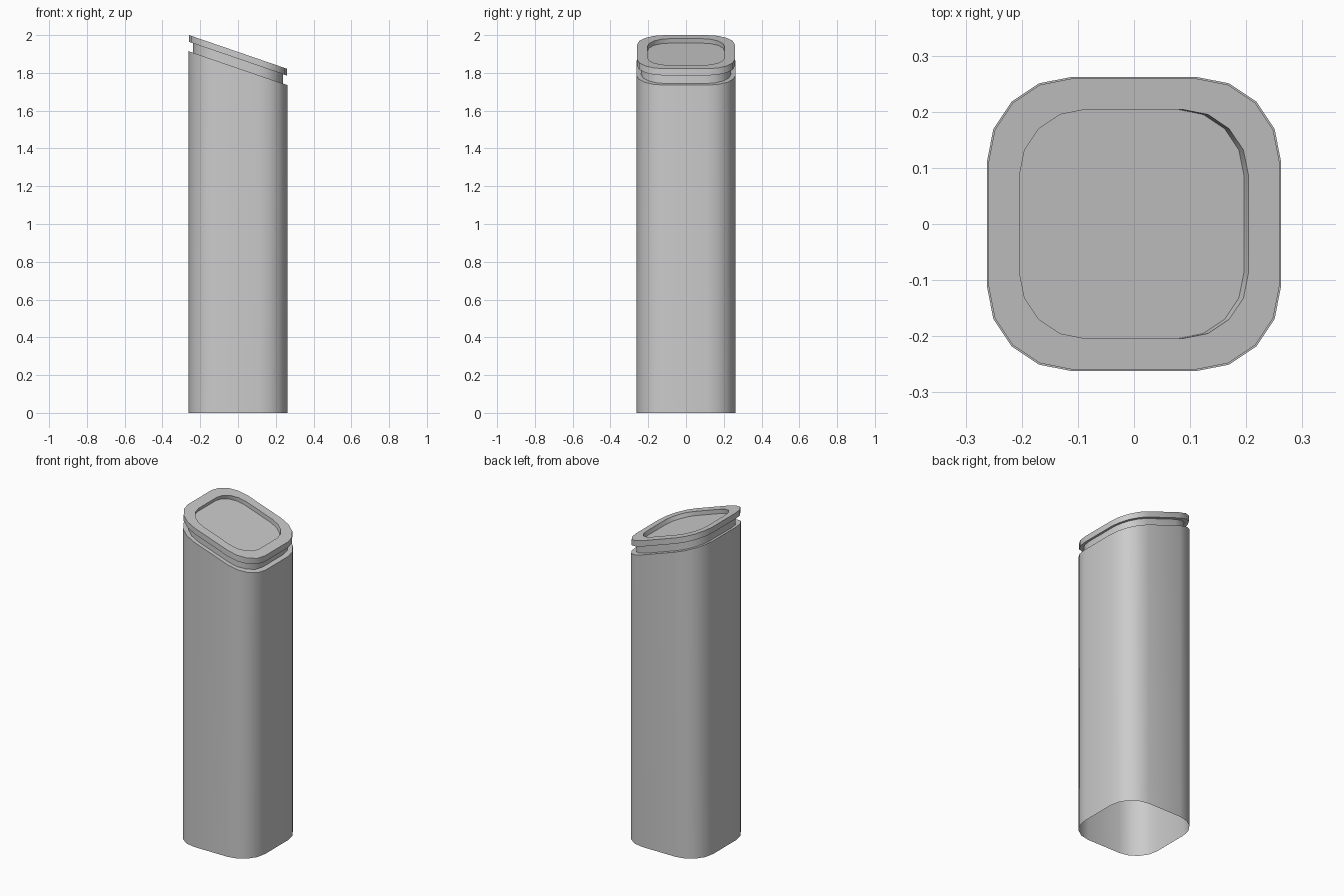
import bpy, bmesh, math

if "Cube" in bpy.data.objects:
    bpy.data.objects.remove(bpy.data.objects["Cube"])

SLOPE = -0.3435           # tilt of the top along x
NORMAL_X, NORMAL_Z = 0.325, 0.946


def outline(half, radius, steps=4):
    """Rounded square, counter-clockwise."""
    c = half - radius
    pts = []
    for q, (sx, sy) in enumerate([(1, 1), (-1, 1), (-1, -1), (1, -1)]):
        for i in range(steps + 1):
            a = math.pi / 2 * (q + i / steps)
            pts.append((sx * c + radius * math.cos(a), sy * c + radius * math.sin(a)))
    return pts


def ring(half, radius, z, sunk=0.0):
    """Outline laid on the slanted plane at centre height z, sunk along its normal."""
    return [(x - sunk * NORMAL_X, y, z + SLOPE * x - sunk * NORMAL_Z)
            for x, y in outline(half, radius)]


def loft(name, rings, cap_last=False):
    bm = bmesh.new()
    loops = [[bm.verts.new(p) for p in r] for r in rings]
    for a, b in zip(loops, loops[1:]):
        n = len(a)
        for i in range(n):
            j = (i + 1) % n
            bm.faces.new((a[i], a[j], b[j], b[i]))
    if cap_last:
        bm.faces.new(loops[-1])
    me = bpy.data.meshes.new(name)
    bm.to_mesh(me)
    bm.free()
    ob = bpy.data.objects.new(name, me)
    bpy.context.collection.objects.link(ob)
    bpy.ops.object.select_all(action='DESELECT')
    ob.select_set(True)
    bpy.context.view_layer.objects.active = ob
    bpy.ops.object.shade_smooth_by_angle(angle=math.radians(30))
    return ob


# Open-bottomed post with slanted shoulder
loft("post_body", [
    [(x, y, 0) for x, y in outline(0.262, 0.15)],
    ring(0.262, 0.15, 1.825),
    ring(0.237, 0.135, 1.825),
])

# Recessed neck between post and cap
loft("neck", [ring(0.237, 0.135, 1.825), ring(0.237, 0.135, 1.875)])

# Slanted cap with a shallow recess in its top
loft("cap", [
    ring(0.237, 0.135, 1.875),
    ring(0.259, 0.147, 1.875),
    ring(0.259, 0.147, 1.911),
    ring(0.204, 0.117, 1.911),
    ring(0.204, 0.117, 1.911, sunk=0.025),
], cap_last=True)
